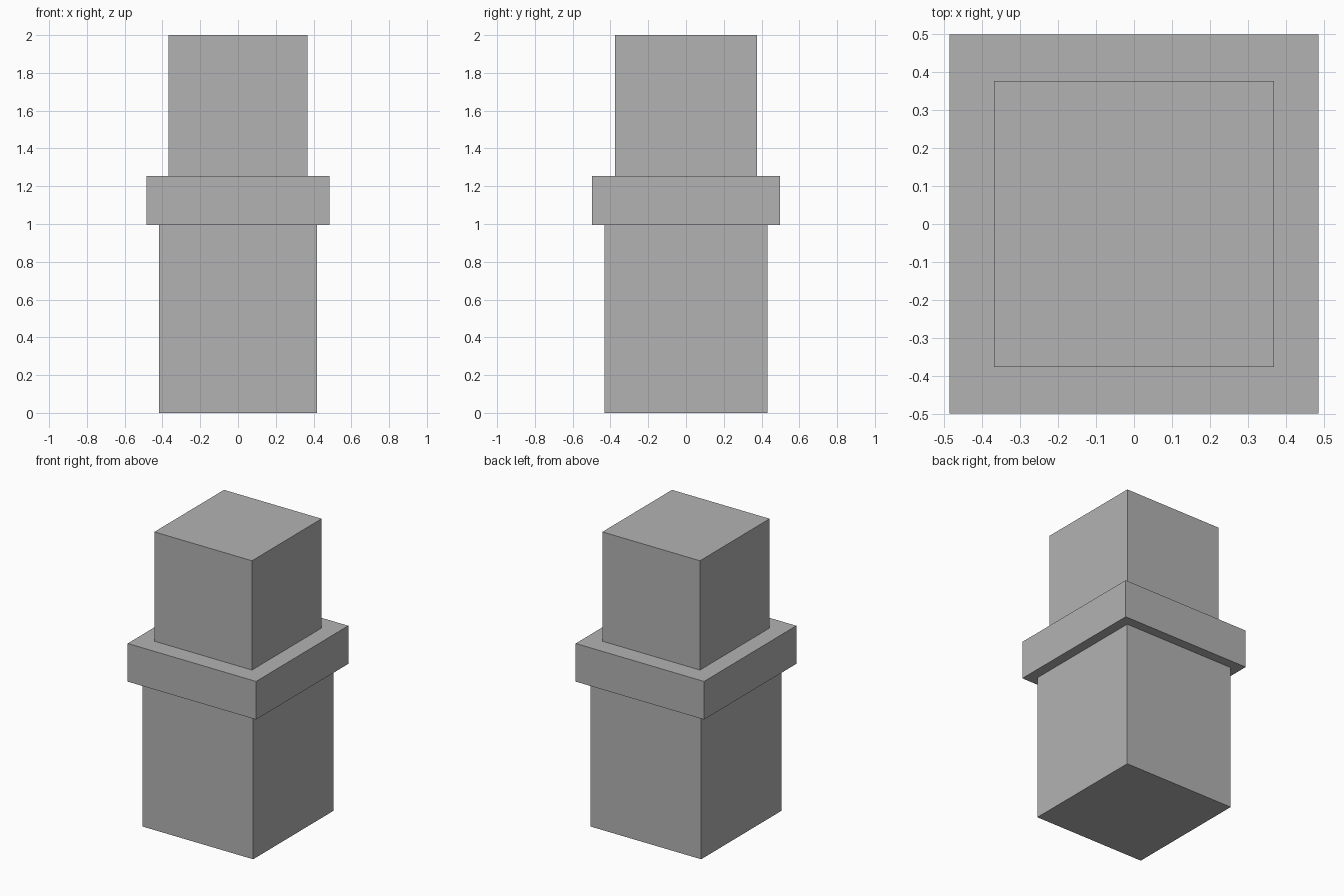
import bpy

if "Cube" in bpy.data.objects:
    bpy.data.objects.remove(bpy.data.objects["Cube"])

# One plain grey for the whole pillar
grey = bpy.data.materials.new("plain_grey")
grey.diffuse_color = (0.45, 0.45, 0.45, 1.0)
grey.use_nodes = True
grey.node_tree.nodes["Principled BSDF"].inputs["Base Color"].default_value = grey.diffuse_color


def block(name, width, depth, bottom, top):
    """Add a flat-shaded box standing between two heights."""
    bpy.ops.mesh.primitive_cube_add(size=1, location=(0, 0, (bottom + top) / 2))
    obj = bpy.context.object
    obj.name = name
    obj.scale = (width, depth, top - bottom)
    bpy.ops.object.transform_apply(location=False, rotation=False, scale=True)
    obj.data.materials.append(grey)
    return obj


# Lower shaft, wide collar and upper block
block("lower_shaft", 0.834, 0.864, 0.0, 0.995)
block("collar", 0.968, 0.994, 0.995, 1.255)
block("upper_block", 0.736, 0.75, 1.255, 2.0)
